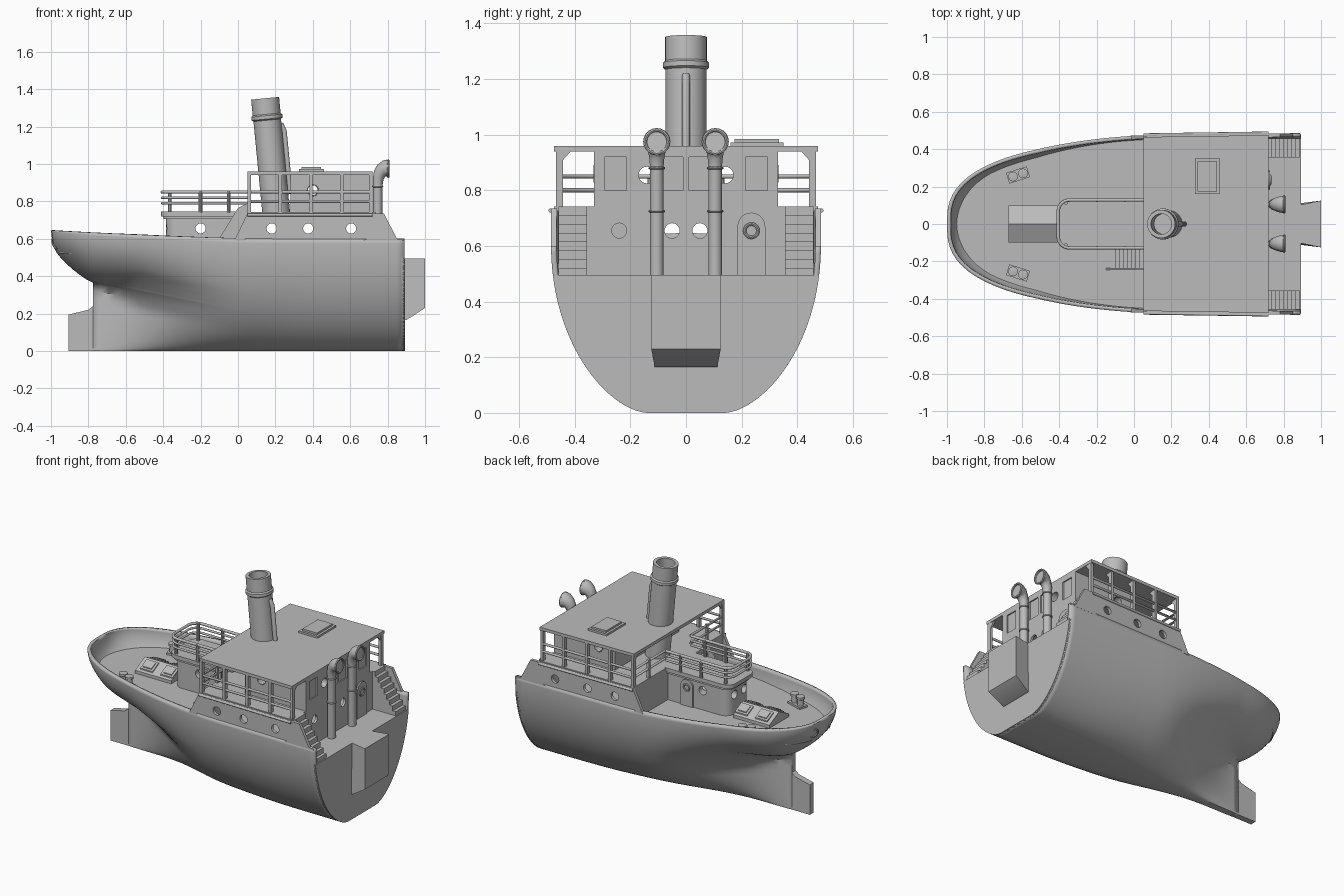
import bpy, bmesh, math
from mathutils import Vector, Matrix

cube = bpy.data.objects.get("Cube")
if cube:
    bpy.data.objects.remove(cube)

grey = bpy.data.materials.new("plain_grey")
grey.use_nodes = True
COLOUR = (0.5, 0.5, 0.5, 1)
grey.diffuse_color = COLOUR
grey.node_tree.nodes["Principled BSDF"].inputs["Base Color"].default_value = COLOUR


# ---- helpers ----
def finish(name, bm):
    bmesh.ops.remove_doubles(bm, verts=bm.verts, dist=1e-4)
    bmesh.ops.recalc_face_normals(bm, faces=bm.faces)
    mesh = bpy.data.meshes.new(name)
    bm.to_mesh(mesh)
    bm.free()
    mesh.materials.append(grey)
    ob = bpy.data.objects.new(name, mesh)
    bpy.context.collection.objects.link(ob)
    return ob


def prism(name, pts, place):
    """Extrude a 2D outline; place(u, v, s) gives the 3D point for end s = 0 or 1."""
    bm = bmesh.new()
    a, b = [[bm.verts.new(place(u, v, s)) for u, v in pts] for s in (0, 1)]
    bm.faces.new(a)
    bm.faces.new(b)
    for i in range(len(pts)):
        j = (i + 1) % len(pts)
        bm.faces.new((a[i], a[j], b[j], b[i]))
    return finish(name, bm)


def along_y(name, pts, y0, y1):
    return prism(name, pts, lambda x, z, s: (x, y1 if s else y0, z))


def along_z(name, pts, z0, z1):
    return prism(name, pts, lambda x, y, s: (x, y, z1 if s else z0))


def along_x(name, pts, x0, x1):
    return prism(name, pts, lambda y, z, s: (x1 if s else x0, y, z))


def rect(a0, a1, b0, b1):
    return [(a0, b0), (a1, b0), (a1, b1), (a0, b1)]


def box(name, x0, x1, y0, y1, z0, z1):
    return along_z(name, rect(x0, x1, y0, y1), z0, z1)


def circle(u, v, r, n=20):
    return [(u + r * math.cos(math.tau * i / n), v + r * math.sin(math.tau * i / n)) for i in range(n)]


def arch(u, half, z0, z1):
    top = [(u + half * math.cos(math.pi * i / 10), z1 - half + half * math.sin(math.pi * i / 10)) for i in range(11)]
    return [(u - half, z0), (u + half, z0)] + top


def aim(origin, direction):
    return Matrix.Translation(origin) @ Vector(direction).to_track_quat('Z', 'Y').to_matrix().to_4x4()


def lathe(name, profile, matrix, n=28):
    bm = bmesh.new()
    rings = [[bm.verts.new(matrix @ Vector((u, v, z))) for u, v in circle(0, 0, r, n)] for r, z in profile]
    for a, b in zip(rings, rings[1:]):
        for i in range(n):
            j = (i + 1) % n
            bm.faces.new((a[i], a[j], b[j], b[i]))
    return finish(name, bm)


def ring(name, origin, direction, r, w=0.006):
    prof = [(r + w * math.cos(t * math.pi / 4), w * math.sin(t * math.pi / 4)) for t in range(9)]
    return lathe(name, prof, aim(origin, direction), 20)


def tube(name, pts, r, radii=None):
    cu = bpy.data.curves.new(name, 'CURVE')
    cu.dimensions = '3D'
    cu.bevel_depth, cu.bevel_resolution, cu.use_fill_caps = r, 3, True
    sp = cu.splines.new('POLY')
    sp.points.add(len(pts) - 1)
    for i, p in enumerate(pts):
        sp.points[i].co = (*p, 1)
        sp.points[i].radius = radii[i] if radii else 1
    sp.use_smooth = True
    cu.materials.append(grey)
    ob = bpy.data.objects.new(name, cu)
    bpy.context.collection.objects.link(ob)


def cut(ob, cutters):
    bpy.context.view_layer.objects.active = ob
    for c in cutters:
        m = ob.modifiers.new("cut", 'BOOLEAN')
        m.operation, m.object = 'DIFFERENCE', c
        bpy.ops.object.modifier_apply(modifier=m.name)
        bpy.data.objects.remove(c)


def steps(name, x0, x1, y0, y1, z0, z1, n):
    pts = [(x1, z0), (x0, z0)]
    for i in range(n):
        z = z0 + (z1 - z0) * (i + 1) / n
        pts += [(x0 + (x1 - x0) * i / n, z), (x0 + (x1 - x0) * (i + 1) / n, z)]
    return along_y(name, pts, y0, y1)


# ---- hull form: flare line, sheer, plan outline and section ----
FLARE = [(-1, .645), (-.99, .57), (-.95, .5), (-.85, .41), (-.775, .365), (-.6, .33), (-.3, .27), (.1, .2), (.89, .2)]
FLAT = [(-1, 0), (-.775, .02), (-.4, .03), (0, .08), (.4, .13), (.89, .14)]


def interp(pts, x):
    slope = [(pts[min(i + 1, len(pts) - 1)][1] - pts[max(i - 1, 0)][1]) /
             (pts[min(i + 1, len(pts) - 1)][0] - pts[max(i - 1, 0)][0]) for i in range(len(pts))]
    i = max([k for k in range(len(pts) - 1) if pts[k][0] <= x + 1e-9])
    (xa, a), (xb, b) = pts[i], pts[i + 1]
    h = xb - xa
    t = (x - xa) / h
    return max(0, (1 + 2 * t) * (1 - t) ** 2 * a + t * (1 - t) ** 2 * h * slope[i]
               + t * t * (3 - 2 * t) * b + t * t * (t - 1) * h * slope[i + 1])


def flare(x):
    return .2 if x >= .1 else interp(FLARE, x)


def sheer(x):
    return .6 + .045 * max(0, (.2 - x) / 1.2) ** 1.5


def width(x):
    u = min(1, (x + 1) / 1.2)
    return (.467 + .018 * (x + 1) / 1.89) * (1 - (1 - u) ** 2) ** .36


def half(x, z):
    """Half breadth: a flared wineglass section blending into a full round one."""
    zt, w = sheer(x), width(x)
    k = min(interp(FLAT, x), w)

    def section(z, z0):
        t = min(1, max(0, (z - z0) / max(zt - z0, 1e-6)))
        return k + (w - k) * (1 - (1 - t) ** 2) ** .6

    d = .09 * min(1, max(0, (x + .775) / .25))
    glass = sum(section(z + o * d / 4, flare(x)) for o in range(-4, 5)) / 9
    u = min(1, max(0, (x + .8) / .9))
    m = u * u * (3 - 2 * u) if x > -.775 else 0
    return glass + (section(z, 0) - glass) * m


bow = [-1, -.998, -.994, -.985, -.97, -.95, -.92, -.885, -.85, -.81, -.775]
stations = bow + [-.775 + 1.665 * i / 40 for i in range(1, 41)]
ROWS = 22
bm = bmesh.new()


def column(x, side, zs):
    return [bm.verts.new((x, side * half(x, z), z)) for z in zs]


def skin(cols):
    for a, b in zip(cols, cols[1:]):
        for i in range(len(a) - 1):
            bm.faces.new((a[i], b[i], b[i + 1], a[i + 1]))


edges = []
for side in (-1, 1):
    upper = [column(x, side, [flare(x) + (sheer(x) - flare(x)) * (j / ROWS) ** 1.4 for j in range(ROWS + 1)])
             for x in stations]
    lower = [column(x, side, [flare(x) * (j / 14) ** 1.6 for j in range(15)]) for x in stations[len(bow) - 1:]]
    skin(upper)
    skin(lower)
    edges.append(([c[0] for c in upper[:len(bow)]], [c[0] for c in lower]))
for left, right in zip(*edges):
    skin(list(zip(left, right)))
hull = finish("hull", bm)
# make sure the shell thickens inward
low = min(hull.data.polygons, key=lambda p: p.center.z - p.center.x)
if low.normal.z > 0:
    hull.data.flip_normals()
shell = hull.modifiers.new("shell", 'SOLIDIFY')
shell.thickness, shell.offset = .02, -1

along_y("skeg", [(-.905, 0), (-.905, .195), (-.8, .22), (-.775, .24), (-.775, .365), (-.74, .355), (-.74, 0)],
        -.02, .02)
zs = [.495 * (i / 24) ** 1.6 for i in range(25)]
along_x("transom", [(half(.89, z), z) for z in zs] + [(-half(.89, z), z) for z in reversed(zs)], .875, .893)
prism("stern_box", [(.88, .495), (1, .495), (1, .23), (.9, .165), (.88, .165)],
      lambda x, z, s: (x, (2 * s - 1) * (.1 + .025 * (x - .88) / .12) * (1 if z > .2 else 1.08), z))


def deck(name, x0, x1, z, n=40):
    xs = [x0 + (x1 - x0) * (i / n) ** 1.6 for i in range(n + 1)]
    rim = [(x, half(x, z) - .008) for x in xs]
    along_z(name, rim + [(x, -y) for x, y in reversed(rim)], z - .01, z)


deck("fore_deck", -.955, .06, .53)
deck("aft_deck", .05, .885, .495)
for s in (-1, 1):
    ring("hawse_ring", (-.978, s * .085, .575), (-.85, s * .4, -.3), .028)


# ---- raised sides, main house walls and upper deck ----
def side_y(x):
    return .473 + .013 * x / .89


for s in (-1, 1):
    outline = [(-.02, .59), (.05, .735), (.78, .735), (.85, .6), (.888, .6), (.888, .59)]
    wall = prism("raised_side", outline, lambda x, z, e: (x, s * (side_y(x) - .02 * e), z))
    cut(wall, [along_y("cutter", circle(x, .655, .027), -.6, .6) for x in (.18, .375, .605)])
    tube("rubbing_strake", [(.05, s * (side_y(.05) + .003), .728), (.72, s * (side_y(.72) + .003), .728)], .008)

for name, x0, x1 in (("house_front", .05, .062), ("house_back", .705, .72)):
    wall = box(name, x0, x1, -.46, .46, .49, .74)
    cut(wall, [along_x("cutter", circle(y, .655, .027), x0 - .1, x1 + .1) for y in (-.05, .05)])
    if name == "house_back":
        cut(wall, [along_x("cutter", circle(-.24, .655, .027), .6, .8)])
along_z("upper_deck", [(.05, -.465), (.72, -.475), (.72, .475), (.05, .465)], .725, .742)
along_z("roof", [(.05, -.465), (.72, -.475), (.72, .475), (.05, .465)], .94, .96)
along_x("back_door", arch(.235, .05, .495, .72), .715, .728)
ring("door_window", (.728, .235, .655), (1, 0, 0), .024)

upper = box("upper_house", .28, .72, -.33, .33, .735, .945)
cut(upper, [along_y("cutter", circle(.4, .86, .03), -.5, .5)])
cut(upper, [along_x("cutter", circle(y, .855, .03), .1, .9) for y in (-.14, .14)])
cut(upper, [box("cutter", .712, .8, y - .04, y + .04, .8, .92) for y in (-.253, -.05, .05, .253)])
for s in (-1, 1):
    ring("side_window_rim", (.4, s * .328, .86), (0, 1, 0), .03, .004)

# ---- roof supports, brackets and rails ----
for s in (-1, 1):
    for x in (.06, .225, .39, .555, .71):
        box("roof_post", x - .009, x + .009, s * .455 - .012, s * .455 + .012, .735, .945)
        along_x("roof_bracket", [(s * .45, .945), (s * .41, .945), (s * .45, .9)], x - .006, x + .006)
    for z in (.8, .85):
        tube("side_rail", [(.71, s * .46, z), (.06, s * .46, z), (.06, s * .13, z)], .008)
    box("front_post", .052, .068, s * .3 - .008, s * .3 + .008, .735, .86)
    # aft steps
    a, b = sorted((s * .355, s * .458))
    steps("aft_steps", .885, .715, a, b, .49, .742, 8)


# ---- forward cabin with rounded bridge deck and rail ----
def rounded(x0, hy, r=.06, x1=.055):
    arc = [(x0 + r - r * math.sin(i * math.pi / 16), hy - r + r * math.cos(i * math.pi / 16)) for i in range(9)]
    path = [(x1, hy)] + arc
    return path + [(x, -y) for x, y in reversed(path)]


cabin = along_z("fore_cabin", rounded(-.385, .115), .52, .715)
cut(cabin, [along_y("cutter", circle(-.2, .655, .027), -.3, .3)])
cut(cabin, [along_x("cutter", circle(y, .655, .027), -.6, .2) for y in (-.05, .05)])
along_z("bridge_cove", rounded(-.398, .125), .705, .722)
along_z("bridge_deck", rounded(-.412, .135), .72, .745)
for z, r in ((.79, .007), (.82, .007), (.85, .009)):
    tube("bridge_rail", [(x, y, z) for x, y in rounded(-.405, .128)], r)
for x, y in ((-.365, .113), (-.2, .128), (-.05, .128)):
    for s in (-1, 1):
        lathe("bridge_post", [(0, 0), (.01, 0), (.01, .115), (0, .115)], Matrix.Translation((x, s * y, .74)), 10)
along_y("cabin_door", arch(-.09, .045, .53, .7), .11, .124)
ring("cabin_door_window", (-.09, .124, .65), (0, 1, 0), .02)
steps("fore_steps", -.1, .05, -.235, -.135, .53, .742, 7)
along_y("step_side", [(-.15, .53), (-.12, .57), (0, .765), (.05, .79), (.05, .53)], -.245, -.235)

# ---- skylight and bollards on the fore deck ----
along_x("skylight", [(-.1, .525), (-.1, .55), (0, .6), (.1, .55), (.1, .525)], -.67, -.41)
for s in (-1, 1):
    for x in (-.6, -.455):
        for grow, lift in ((.044, .008), (.03, .014)):
            prism("skylight_frame", rect(-grow, grow, -grow * .75, grow * .75),
                  lambda u, v, e: (x + u, s * (.052 + v), .574 - v * .5 + lift * e))
    turn = Matrix.Translation((-.62, s * .262, .53)) @ Matrix.Rotation(s * .3, 4, 'Z')
    prism("bollard_base", rect(-.058, .058, -.03, .03), lambda u, v, e: turn @ Vector((u, v, .012 * e)))
    for u in (-.028, .028):
        lathe("bollard", [(.02, 0), (.02, .05), (.026, .054), (.026, .068), (0, .072)],
              turn @ Matrix.Translation((u, 0, 0)), 16)

# ---- roof hatch ----
box("hatch_base", .325, .46, .16, .35, .955, .972)
box("hatch_lid", .34, .445, .175, .335, .97, .984)

# ---- raked funnel with steam pipe ----
base, axis = Vector((.205, 0, .731)), Vector((-.06, 0, .62)).normalized()
lathe("funnel", [(.074, 0), (.074, .505), (.083, .512), (.083, .53), (.075, .537), (.075, .623),
                 (.055, .623), (.055, .45), (0, .45)], aim(base, axis), 36)
out = Vector((axis.z, 0, -axis.x))
tube("steam_pipe", [base + out * r + axis * h for r, h in ((.085, .1), (.085, .44), (.07, .48))], .014)

# ---- cowl ventilators ----
for s in (-1, 1):
    y = s * .105
    bend = [(.747, y, .49), (.747, y, .88), (.749, y, .92), (.757, y, .947), (.77, y, .964), (.787, y, .973), (.803, y, .975)]
    tube("ventilator", bend, .025, [1, 1, 1.15, 1.35, 1.6, 1.85, 1.95])
    ring("ventilator_rim", (.803, y, .975), (1, 0, 0), .042, .007)
    for z in (.725, .88):
        ring("ventilator_band", (.747, y, z), (0, 0, 1), .025, .005)

# ---- smooth shading with sharp edges kept ----
bpy.ops.object.select_all(action='DESELECT')
for ob in bpy.context.collection.objects:
    if ob.type == 'MESH' and grey.name in ob.data.materials:
        ob.select_set(True)
        bpy.context.view_layer.objects.active = ob
bpy.ops.object.shade_smooth_by_angle(angle=math.radians(35))
